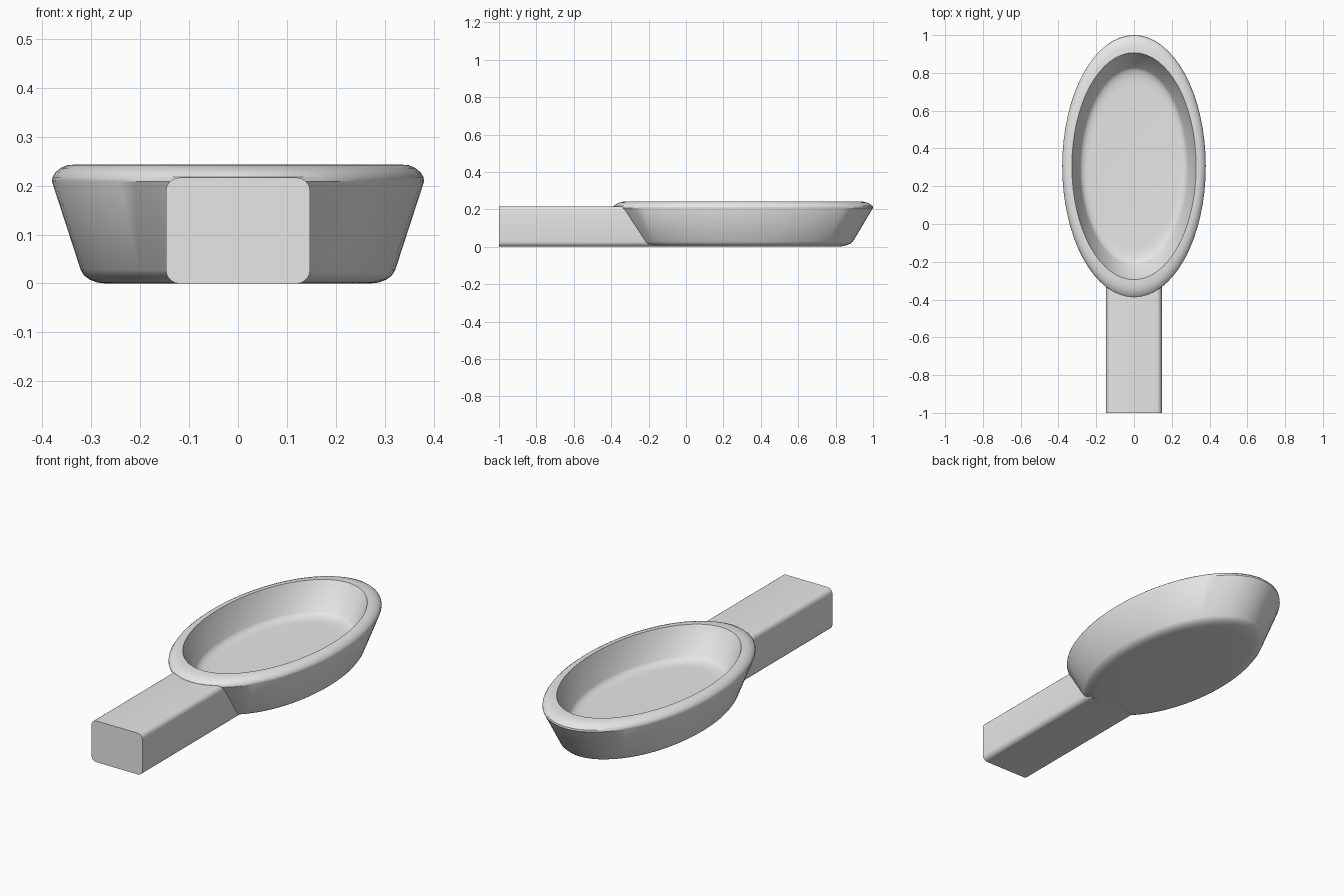
import bpy
import bmesh
from math import sin, cos, pi, radians

cube = bpy.data.objects.get("Cube")
if cube:
    bpy.data.objects.remove(cube, do_unlink=True)

grey = bpy.data.materials.new("plain grey")
grey.use_nodes = True
colour = (0.8, 0.8, 0.8, 1)
grey.diffuse_color = colour
grey.node_tree.nodes["Principled BSDF"].inputs["Base Color"].default_value = colour


def finish(name, bm):
    """Turn a bmesh into a smooth-shaded object with sharp creases kept."""
    bmesh.ops.recalc_face_normals(bm, faces=bm.faces)
    mesh = bpy.data.meshes.new(name)
    bm.to_mesh(mesh)
    bm.free()
    mesh.materials.append(grey)
    obj = bpy.data.objects.new(name, mesh)
    bpy.context.collection.objects.link(obj)
    bpy.ops.object.select_all(action="DESELECT")
    obj.select_set(True)
    bpy.context.view_layer.objects.active = obj
    bpy.ops.object.shade_smooth_by_angle(angle=radians(32))
    return obj


# Bowl: wall profile (half width, height) swept round an ellipse
SEGMENTS = 64
STRETCH = 0.694 / 0.38
CENTRE_Y = 0.306
profile = [
    (0.27, 0), (0.288, 0.002), (0.303, 0.008), (0.314, 0.016), (0.321, 0.027),
    (0.38, 0.208), (0.379, 0.217), (0.373, 0.227), (0.362, 0.236),
    (0.348, 0.242), (0.329, 0.243),
    (0.286, 0.108), (0.279, 0.098), (0.267, 0.091), (0.252, 0.087), (0.235, 0.086),
]
bm = bmesh.new()
rings = []
for r, z in profile:
    rings.append([
        bm.verts.new((r * cos(a), CENTRE_Y + r * STRETCH * sin(a), z))
        for a in (2 * pi * i / SEGMENTS for i in range(SEGMENTS))
    ])
for low, high in zip(rings, rings[1:]):
    for i in range(SEGMENTS):
        j = (i + 1) % SEGMENTS
        bm.faces.new((low[i], low[j], high[j], high[i]))
bm.faces.new(rings[0])    # underside
bm.faces.new(rings[-1])   # inner floor
finish("bowl", bm)

# Handle: rounded bar whose inner end slants to stay inside the bowl wall
WIDTH, HEIGHT, ROUND = 0.147, 0.216, 0.027
STEPS = 5
outline = []
for corner, (sx, top) in enumerate([(1, 1), (-1, 1), (-1, 0), (1, 0)]):
    cx = sx * (WIDTH - ROUND)
    cz = HEIGHT - ROUND if top else ROUND
    for k in range(STEPS + 1):
        a = (corner + k / STEPS) * pi / 2
        outline.append((cx + ROUND * cos(a), cz + ROUND * sin(a)))

bm = bmesh.new()
outer_end = [bm.verts.new((x, -1, z)) for x, z in outline]
inner_end = [bm.verts.new((x, -0.17 - 0.14 * z / HEIGHT, z)) for x, z in outline]
for i in range(len(outline)):
    j = (i + 1) % len(outline)
    bm.faces.new((outer_end[i], outer_end[j], inner_end[j], inner_end[i]))
bm.faces.new(outer_end)
bm.faces.new(inner_end)
finish("handle", bm)
